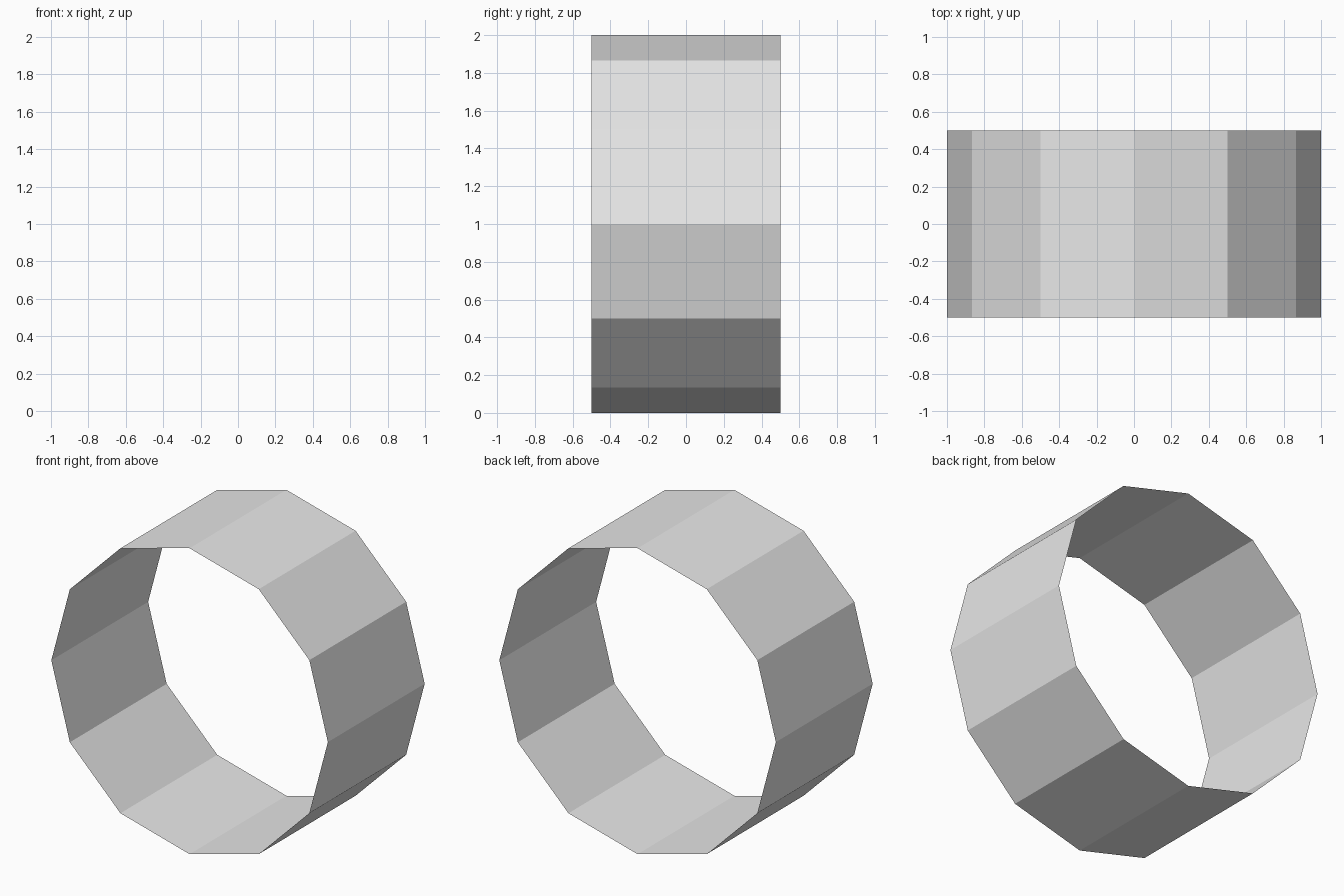
import bpy, bmesh, math
from mathutils import Matrix

if "Cube" in bpy.data.objects:
    bpy.data.objects.remove(bpy.data.objects["Cube"])

# Light grey material
grey = bpy.data.materials.new("light grey")
grey.diffuse_color = (0.8, 0.8, 0.8, 1.0)
grey.use_nodes = True
grey.node_tree.nodes["Principled BSDF"].inputs["Base Color"].default_value = grey.diffuse_color

# Open twelve-sided tube: uncapped, paper-thin, axis along y
bm = bmesh.new()
bmesh.ops.create_cone(bm, cap_ends=False, segments=12,
                      radius1=1.0, radius2=1.0, depth=1.0)
bm.transform(Matrix.Translation((0, 0, 1)) @ Matrix.Rotation(math.radians(90), 4, 'X'))
bmesh.ops.recalc_face_normals(bm, faces=bm.faces)

# Normals point away from the tube axis
for f in bm.faces:
    c = f.calc_center_median()
    if f.normal.x * c.x + f.normal.z * (c.z - 1) < 0:
        f.normal_flip()

mesh = bpy.data.meshes.new("open_tube")
bm.to_mesh(mesh)
bm.free()
mesh.materials.append(grey)
tube = bpy.data.objects.new("open_tube", mesh)
bpy.context.collection.objects.link(tube)
